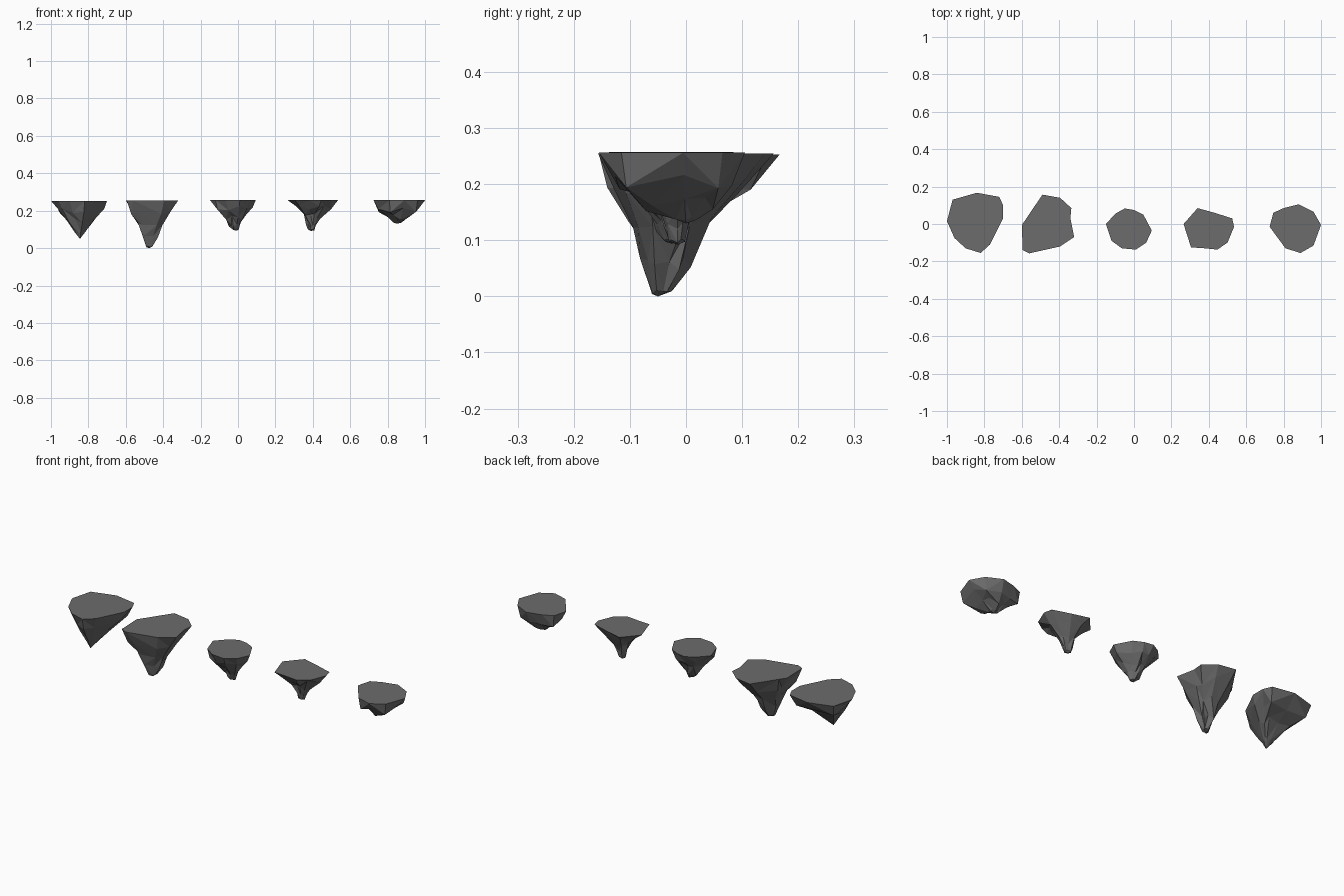
import bpy, bmesh, random

if "Cube" in bpy.data.objects:
    bpy.data.objects.remove(bpy.data.objects["Cube"])

random.seed(4)

stone = bpy.data.materials.new("dark_stone")
stone.diffuse_color = (0.15, 0.15, 0.15, 1)
stone.use_nodes = True
stone.node_tree.nodes["Principled BSDF"].inputs["Base Color"].default_value = stone.diffuse_color


def floating_rock(name, outline, top, tip, rings):
    """Flat-topped rock: outline shrinks ring by ring towards the tip."""
    bm = bmesh.new()
    n = len(outline)
    loops = [[bm.verts.new((x, y, top)) for x, y in outline]]
    for k, (z, s) in enumerate(rings):
        last = k == len(rings) - 1
        loop = []
        for i, (x, y) in enumerate(outline):
            # alternate ridges and gullies down the sides
            flute = (0.07 if (i + k // 2) % 2 else -0.09) + random.uniform(-0.05, 0.05)
            f = s * (1 + (0 if last else flute))
            dz = 0.004 if last else 0.014
            loop.append(bm.verts.new((tip[0] + (x - tip[0]) * f,
                                      tip[1] + (y - tip[1]) * f,
                                      z + random.uniform(-dz, dz))))
        loops.append(loop)
    # faceted triangular sides
    for a, b in zip(loops, loops[1:]):
        for i in range(n):
            j = (i + 1) % n
            if random.random() < 0.5:
                bm.faces.new((a[i], a[j], b[j]))
                bm.faces.new((a[i], b[j], b[i]))
            else:
                bm.faces.new((a[i], a[j], b[i]))
                bm.faces.new((a[j], b[j], b[i]))
    # flat top and pointed underside
    bm.faces.new(loops[0])
    end = bm.verts.new(tip)
    for i in range(n):
        bm.faces.new((loops[-1][i], loops[-1][(i + 1) % n], end))
    bmesh.ops.recalc_face_normals(bm, faces=bm.faces)
    me = bpy.data.meshes.new(name)
    bm.to_mesh(me)
    bm.free()
    me.materials.append(stone)
    ob = bpy.data.objects.new(name, me)
    bpy.context.collection.objects.link(ob)


# far left rock
floating_rock("rock_far_left",
    [(-.84, .167), (-.72, .145), (-.70, .10), (-.70, .03), (-.77, -.11),
     (-.82, -.155), (-.90, -.13), (-.96, -.075), (-1, .015), (-.97, .13)],
    .253, (-.845, -.05, .05), [(.20, .80), (.145, .47), (.085, .17)])

# tallest rock
floating_rock("rock_left",
    [(-.49, .157), (-.395, .14), (-.335, .085), (-.34, .03), (-.32, -.07),
     (-.395, -.12), (-.56, -.157), (-.595, -.14), (-.60, -.005), (-.575, .03)],
    .255, (-.475, -.05, 0), [(.195, .77), (.125, .48), (.06, .27), (.008, .12)])

# small middle rock
floating_rock("rock_middle",
    [(-.05, .083), (0, .075), (.05, .05), (.095, -.035), (.065, -.10),
     (.01, -.137), (-.065, -.13), (-.12, -.09), (-.15, 0), (-.10, .055)],
    .257, (-.01, -.025, .094), [(.215, .82), (.165, .46), (.125, .25), (.10, .12)])

# rock with narrow stem
floating_rock("rock_right",
    [(.34, .085), (.43, .06), (.525, .03), (.535, -.015), (.50, -.10),
     (.445, -.137), (.38, -.13), (.305, -.125), (.265, 0)],
    .257, (.39, -.015, .092), [(.215, .72), (.17, .33), (.13, .19), (.098, .13)])

# shallow rock
floating_rock("rock_far_right",
    [(.88, .105), (.96, .065), (1, -.005), (.96, -.115), (.89, -.155),
     (.81, -.13), (.725, -.015), (.745, .06), (.80, .085)],
    .256, (.85, 0, .13), [(.205, .85), (.165, .50), (.138, .16)])
